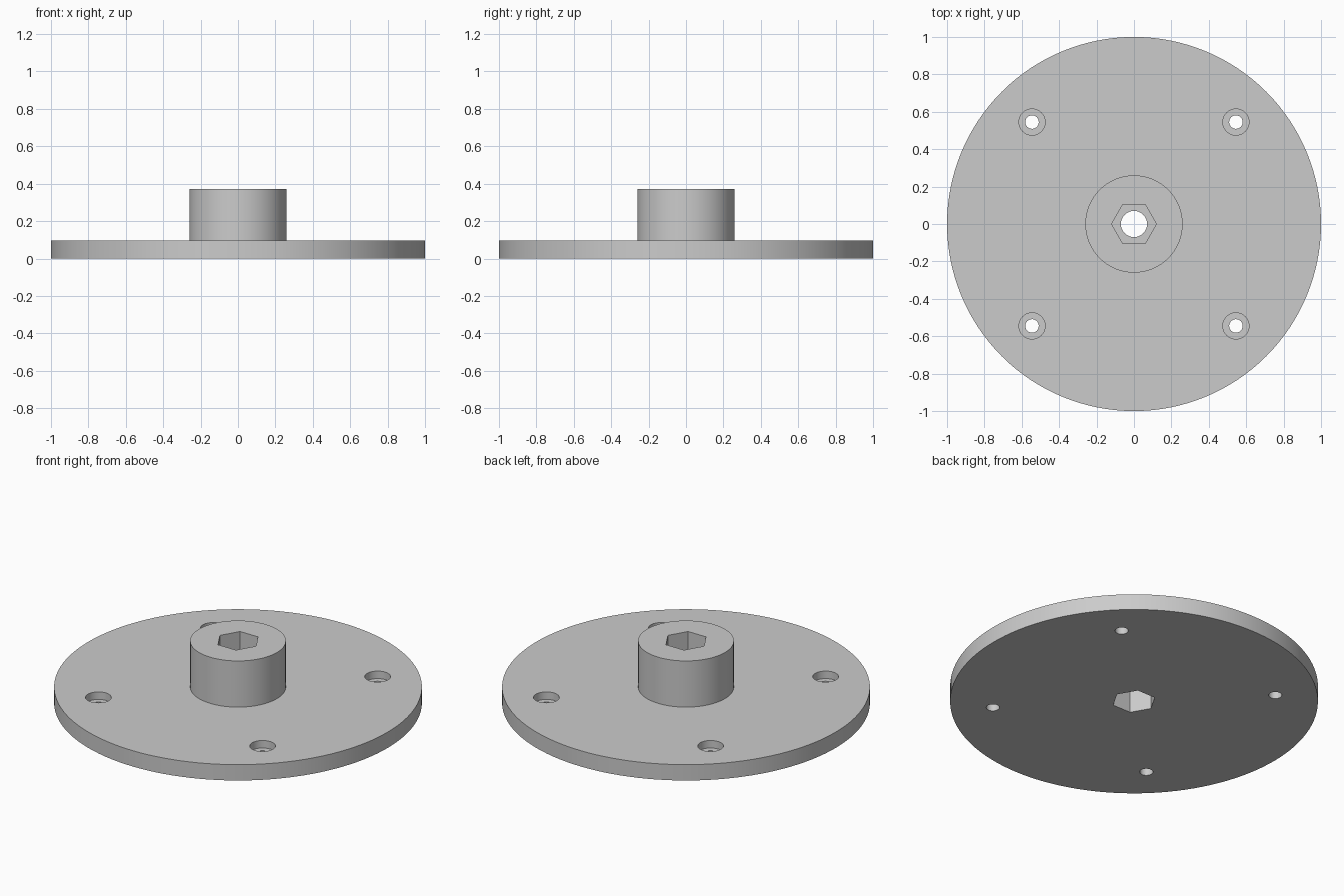
import bpy
import bmesh
from math import radians, cos, sin, tau

cube = bpy.data.objects.get("Cube")
if cube:
    bpy.data.objects.remove(cube, do_unlink=True)

PLATE_TOP, HUB_TOP = 0.095, 0.372
WEB_LOW, WEB_HIGH = 0.165, 0.205
BOLT_OFFSET, BORE_DEPTH = 0.545, 0.045

grey = bpy.data.materials.new("light grey")
grey.use_nodes = True
grey.diffuse_color = (0.6, 0.6, 0.6, 1)
grey.node_tree.nodes["Principled BSDF"].inputs["Base Color"].default_value = (0.6, 0.6, 0.6, 1)


def turned(name, profile, sides, x=0, y=0):
    """Closed solid turned around a vertical axis from (radius, z) points."""
    bm = bmesh.new()
    rings = []
    for r, z in profile:
        rings.append([bm.verts.new((x + r * cos(tau * i / sides),
                                    y + r * sin(tau * i / sides), z))
                      for i in range(sides)])
    for low, high in zip(rings, rings[1:]):
        for i in range(sides):
            j = (i + 1) % sides
            bm.faces.new((low[i], low[j], high[j], high[i]))
    bm.faces.new(rings[0][::-1])
    bm.faces.new(rings[-1])
    mesh = bpy.data.meshes.new(name)
    bm.to_mesh(mesh)
    bm.free()
    obj = bpy.data.objects.new(name, mesh)
    mesh.materials.append(grey)
    bpy.context.collection.objects.link(obj)
    return obj


# Round plate with the raised hub
flange = turned("hub_flange", [(1, 0), (1, PLATE_TOP), (0.26, PLATE_TOP),
                               (0.26, HUB_TOP)], 128)

# Hexagonal sockets at both ends of the hub, joined by a round bore
cutters = [
    turned("top_socket_cutter", [(0.12, WEB_HIGH), (0.12, 0.5)], 6),
    turned("bottom_socket_cutter", [(0.12, -0.1), (0.12, WEB_LOW)], 6),
    turned("bore_cutter", [(0.07, 0.1), (0.07, 0.3)], 48),
]

# Four counterbored bolt holes
floor = PLATE_TOP - BORE_DEPTH
for sx in (-1, 1):
    for sy in (-1, 1):
        cutters.append(turned("bolt_hole_cutter",
                              [(0.036, -0.1), (0.036, floor), (0.07, floor), (0.07, 0.2)],
                              48, sx * BOLT_OFFSET, sy * BOLT_OFFSET))

bpy.ops.object.select_all(action='DESELECT')
bpy.context.view_layer.objects.active = flange
flange.select_set(True)
for cutter in cutters:
    cutter.hide_render = True
    mod = flange.modifiers.new("cut", 'BOOLEAN')
    mod.operation = 'DIFFERENCE'
    mod.solver = 'EXACT'
    mod.object = cutter
    bpy.ops.object.modifier_apply(modifier=mod.name)
    bpy.data.objects.remove(cutter, do_unlink=True)

bpy.ops.object.shade_smooth_by_angle(angle=radians(30))
